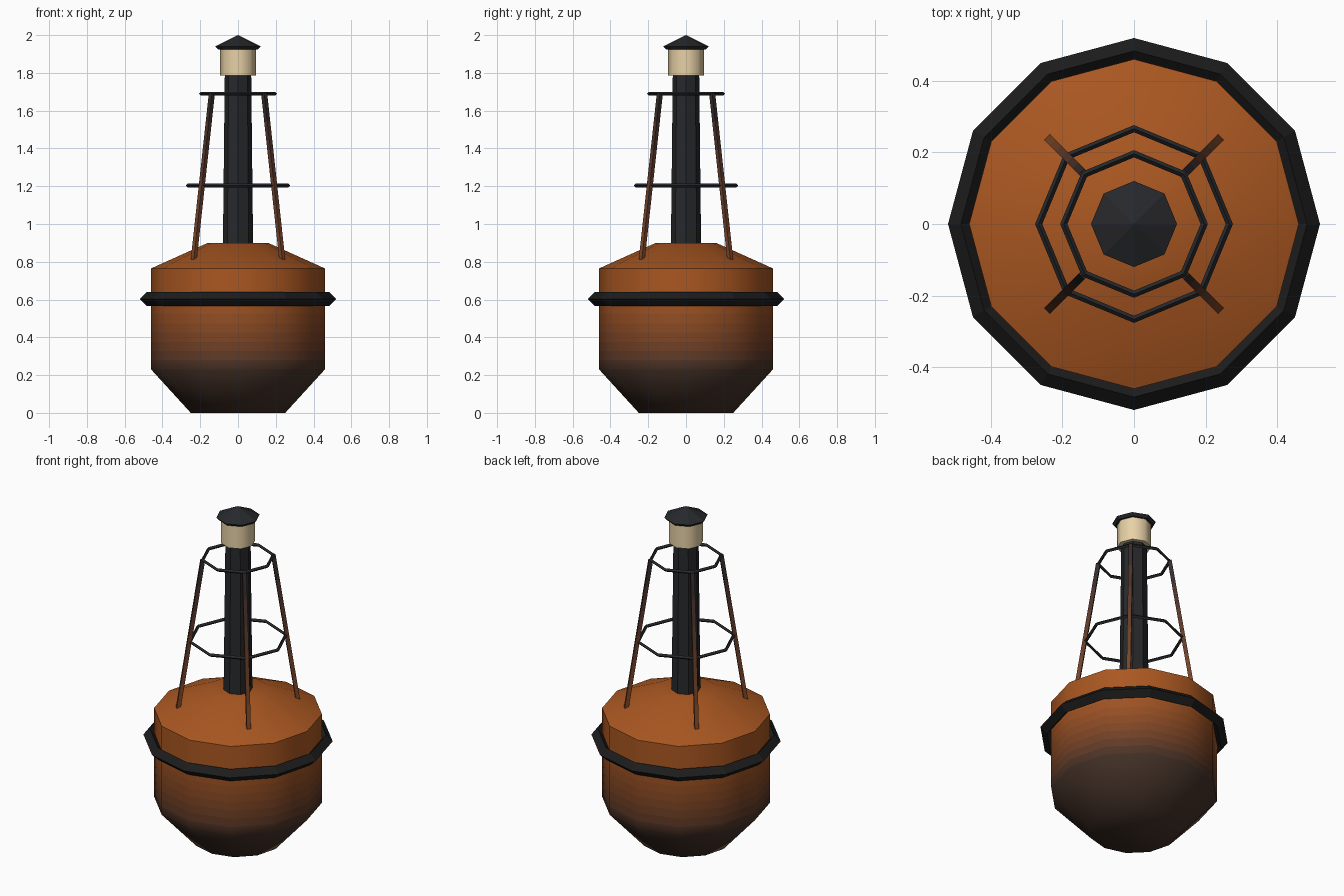
import bpy, bmesh, math
from mathutils import Vector, Matrix

if "Cube" in bpy.data.objects:
    bpy.data.objects.remove(bpy.data.objects["Cube"])


def material(name, rgb):
    m = bpy.data.materials.new(name)
    m.diffuse_color = (*rgb, 1)
    m.use_nodes = True
    m.node_tree.nodes["Principled BSDF"].inputs["Base Color"].default_value = m.diffuse_color
    return m


def mix(a, b, t):
    return tuple(p + (q - p) * t for p, q in zip(a, b))


def lathe(name, profile, sides, mats, closed=False, smooth=None, turn=0.0):
    """Spin (radius, z) points around z; mats holds one material or one per band."""
    bm = bmesh.new()
    rings = [[bm.verts.new((r * math.cos(turn + math.tau * i / sides),
                            r * math.sin(turn + math.tau * i / sides), z))
              for i in range(sides)] for r, z in profile]
    pairs = list(zip(rings, rings[1:]))
    if closed:
        pairs.append((rings[-1], rings[0]))
    for k, (a, b) in enumerate(pairs):
        for i in range(sides):
            j = (i + 1) % sides
            bm.faces.new((a[i], a[j], b[j], b[i])).material_index = min(k, len(mats) - 1)
    if not closed:
        for ring, r, idx in ((rings[0][::-1], profile[0][0], 0),
                             (rings[-1], profile[-1][0], len(mats) - 1)):
            if r > 0:
                bm.faces.new(ring).material_index = idx
    bmesh.ops.remove_doubles(bm, verts=bm.verts, dist=1e-5)
    bmesh.ops.recalc_face_normals(bm, faces=bm.faces)
    me = bpy.data.meshes.new(name)
    bm.to_mesh(me)
    bm.free()
    for m in mats:
        me.materials.append(m)
    ob = bpy.data.objects.new(name, me)
    bpy.context.collection.objects.link(ob)
    if smooth:
        bpy.ops.object.select_all(action='DESELECT')
        ob.select_set(True)
        bpy.context.view_layer.objects.active = ob
        bpy.ops.object.shade_smooth_by_angle(angle=math.radians(smooth))
    return ob


def hoop(name, radius, thick, z, sides, mat):
    return lathe(name, [(radius + thick, z), (radius, z + thick),
                        (radius - thick, z), (radius, z - thick)], sides, [mat], closed=True)


ORANGE, GRIME, BLACK = (0.40, 0.095, 0.015), (0.055, 0.03, 0.02), (0.02, 0.021, 0.024)
black = material("black_steel", BLACK)
rubber = material("rubber", (0.012, 0.012, 0.012))
glass = material("lamp_glass", (0.80, 0.64, 0.38))
orange = material("orange_paint", ORANGE)

# Hull: grimy below the waterline, fading to orange paint
steps = 8
levels = [0.23 + (0.62 - 0.23) * i / steps for i in range(steps + 1)]
hull_mats = [material("grime", GRIME)]
hull_mats += [material(f"hull_fade_{i}", mix(GRIME, ORANGE, (i + 0.5) / steps)) for i in range(steps)]
hull_mats += [orange]
lathe("hull", [(0.25, 0)] + [(0.46, z) for z in levels] + [(0.46, 0.765), (0.16, 0.9)],
      12, hull_mats, smooth=50)

# Fender around the hull
hoop("fender", 0.483, 0.036, 0.603, 12, rubber)

# Mast, lantern and its roof
lathe("mast", [(0.08, 0.88), (0.07, 1.79)], 8, [black])
lathe("lantern", [(0.094, 1.785), (0.094, 1.93)], 8, [glass], smooth=50)
lathe("lantern_roof", [(0.105, 1.924), (0.12, 1.94), (0, 2.0)], 8, [black])

# Cage hoops
hoop("lower_hoop", 0.266, 0.01, 1.204, 8, black)
hoop("upper_hoop", 0.196, 0.01, 1.69, 8, black)

# Four leaning legs, rusty at the foot
n = 6
leg_mats = [material(f"leg_fade_{i}", mix((0.22, 0.065, 0.02), BLACK, (i + 0.5) / n)) for i in range(n)]
foot, head = Vector((0.333, 0, 0.8)), Vector((0.196, 0, 1.69))
axis = head - foot
for q in range(4):
    leg = lathe(f"leg_{q + 1}", [(0.016, axis.length * i / n) for i in range(n + 1)],
                4, leg_mats, turn=math.pi / 4)
    spin = Matrix.Rotation(math.pi / 4 + q * math.pi / 2, 4, 'Z')
    tilt = Vector((0, 0, 1)).rotation_difference(axis).to_matrix().to_4x4()
    leg.data.transform(spin @ Matrix.Translation(foot) @ tilt)
